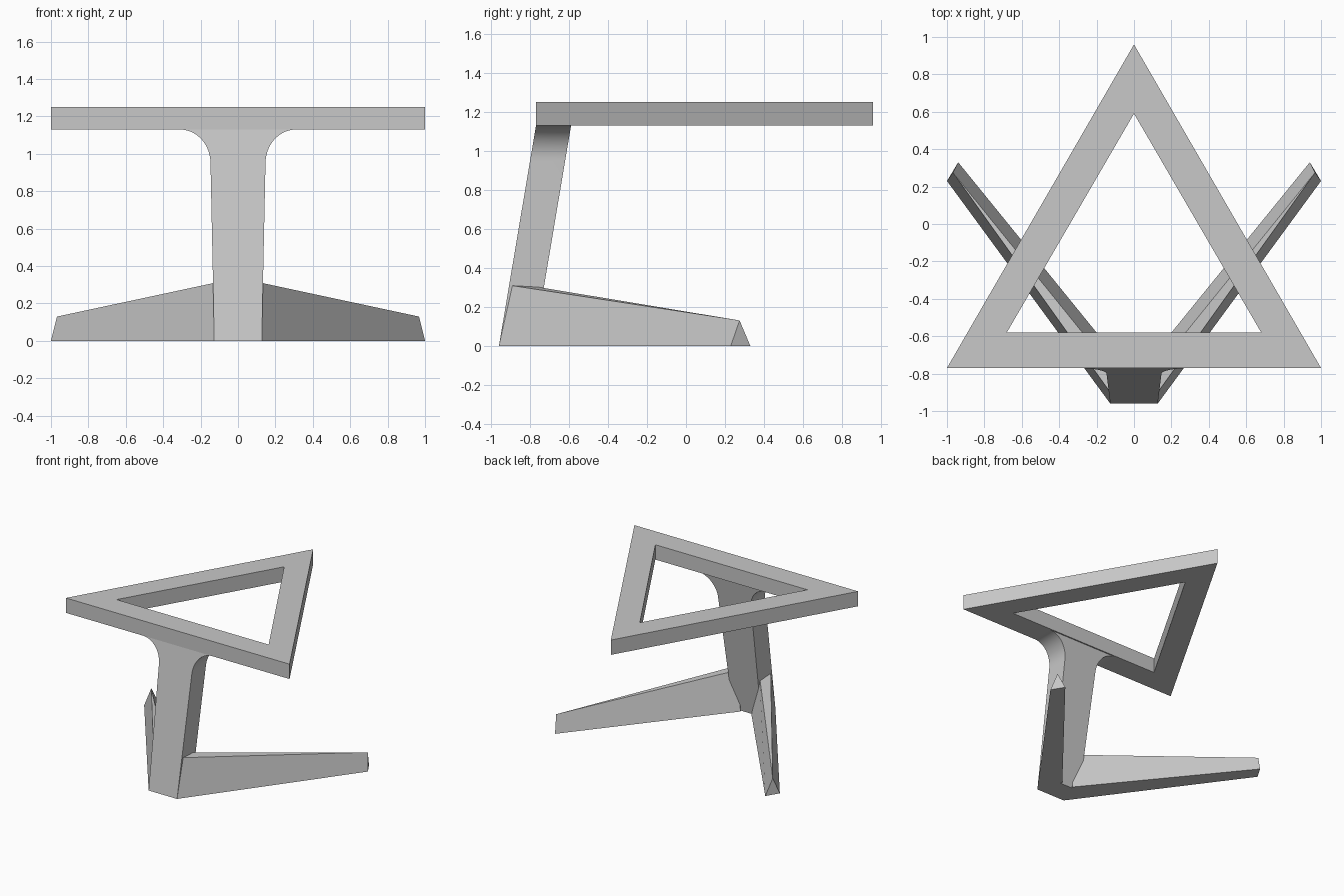
import bpy
import bmesh
from math import sin, cos, pi, radians

cube = bpy.data.objects.get("Cube")
if cube:
    bpy.data.objects.remove(cube, do_unlink=True)

grey = bpy.data.materials.new("plain grey")
grey.use_nodes = True
colour = (0.58, 0.58, 0.58, 1)
grey.diffuse_color = colour
grey.node_tree.nodes["Principled BSDF"].inputs["Base Color"].default_value = colour


def loft(name, rings, caps=True, closed=False, smooth=False):
    """Join matching rings of points with quads into one solid."""
    bm = bmesh.new()
    loops = [[bm.verts.new(p) for p in ring] for ring in rings]
    pairs = list(zip(loops, loops[1:]))
    if closed:
        pairs.append((loops[-1], loops[0]))
    for a, b in pairs:
        for i in range(len(a)):
            j = (i + 1) % len(a)
            bm.faces.new((a[i], a[j], b[j], b[i]))
    if caps:
        bm.faces.new(loops[0])
        bm.faces.new(loops[-1])
    bmesh.ops.remove_doubles(bm, verts=bm.verts, dist=0.0001)
    bmesh.ops.recalc_face_normals(bm, faces=bm.faces)
    mesh = bpy.data.meshes.new(name)
    bm.to_mesh(mesh)
    bm.free()
    mesh.materials.append(grey)
    if smooth:
        mesh.shade_smooth()
        mesh.set_sharp_from_angle(angle=radians(30))
    obj = bpy.data.objects.new(name, mesh)
    bpy.context.collection.objects.link(obj)
    return obj


# Triangular top frame: four triangles joined around the opening
LOW, HIGH = 1.13, 1.25
outer = [(-1, -0.77), (1, -0.77), (0, 0.96)]
inner = [(-0.68, -0.58), (0.68, -0.58), (0, 0.59)]
loft("top_frame",
     [[(x, y, z) for x, y in tri]
      for tri, z in ((outer, LOW), (outer, HIGH), (inner, HIGH), (inner, LOW))],
     caps=False, closed=True)

# Leaning stem: straight sides flaring into rounded brackets under the frame
side = [(0.127, 0)]
for i in range(15):
    a = i / 14 * pi / 2
    side.append((0.31 - 0.163 * cos(a), 0.95 + 0.18 * sin(a)))
outline = side + [(-x, z) for x, z in reversed(side)]
loft("stem",
     [[(x, y + 0.19 * z / LOW, z) for x, z in outline] for y in (-0.96, -0.78)],
     smooth=True)

# Splayed feet: a wide ridge at the stem narrowing to a pointed end
root = [(0.127, -0.96, 0), (0.127, -0.9, 0.31), (0.09, -0.81, 0.31), (0.05, -0.765, 0)]
peak = (0.968, 0.275, 0.13)
tip = [(1, 0.23, 0), peak, peak, (0.94, 0.33, 0)]
for name, s in (("left_foot", 1), ("right_foot", -1)):
    loft(name, [[(s * x, y, z) for x, y, z in root],
                [(s * x, y, z) for x, y, z in tip]], caps=False)
    mesh = bpy.data.objects[name].data
    bm = bmesh.new()
    bm.from_mesh(mesh)
    bmesh.ops.holes_fill(bm, edges=bm.edges)
    bmesh.ops.recalc_face_normals(bm, faces=bm.faces)
    bm.to_mesh(mesh)
    bm.free()
